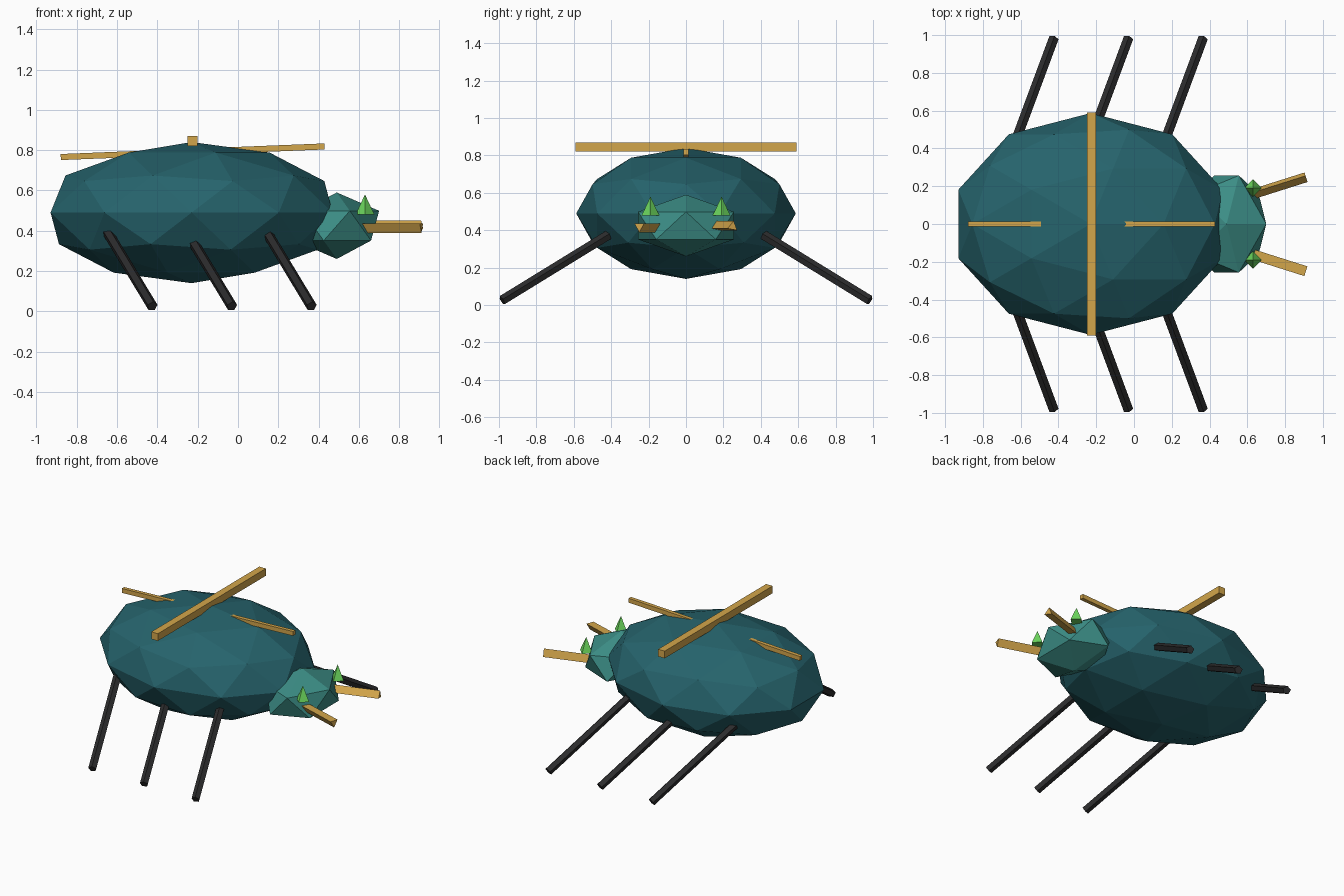
import bpy
import math
from mathutils import Matrix, Vector

if "Cube" in bpy.data.objects:
    bpy.data.objects.remove(bpy.data.objects["Cube"])


def material(name, color):
    mat = bpy.data.materials.new(name)
    mat.use_nodes = True
    mat.diffuse_color = (*color, 1)
    bsdf = next(n for n in mat.node_tree.nodes if n.type == "BSDF_PRINCIPLED")
    bsdf.inputs["Base Color"].default_value = (*color, 1)
    return mat


teal = material("dark_teal", (0.019, 0.125, 0.15))
sea_green = material("sea_green", (0.045, 0.27, 0.24))
gold = material("gold", (0.65, 0.38, 0.07))
green = material("bright_green", (0.15, 0.68, 0.11))
black = material("charcoal", (0.025, 0.025, 0.026))


def finish(name, mat):
    obj = bpy.context.object
    obj.name = name
    obj.data.materials.append(mat)
    return obj


def faceted_ball(name, mat, location, radii, detail):
    bpy.ops.mesh.primitive_ico_sphere_add(subdivisions=detail, radius=1, location=location)
    finish(name, mat).scale = radii


def rod(name, mat, start, end, radius, sides, roll=0):
    """Prism between two points; its first corner points up before the roll."""
    start, end = Vector(start), Vector(end)
    axis = end - start
    bpy.ops.mesh.primitive_cylinder_add(vertices=sides, radius=radius, depth=axis.length)
    turn = axis.to_track_quat("Z", "Y").to_matrix().to_4x4()
    obj = finish(name, mat)
    obj.matrix_world = (Matrix.Translation((start + end) / 2) @ turn
                        @ Matrix.Rotation(math.radians(roll), 4, "Z"))


def beam(name, mat, location, size, pitch=0):
    bpy.ops.mesh.primitive_cube_add(size=1, location=location, rotation=(0, pitch, 0))
    finish(name, mat).scale = size


# Faceted body and head
faceted_ball("body", teal, (-0.23, 0, 0.49), (0.736, 0.587, 0.35), 2)
faceted_ball("head", sea_green, (0.49, 0, 0.425), (0.235, 0.302, 0.165), 1)

# Gold bands over the shell
beam("cross_band", gold, (-0.225, 0, 0.845), (0.05, 1.18, 0.05))
beam("spine_band", gold, (-0.225, 0, 0.792), (1.31, 0.026, 0.03), math.radians(-2.3))

for side, label in ((1, "left"), (-1, "right")):
    # Three slanted legs per side
    for tip_x, place in ((0.365, "front"), (-0.03, "middle"), (-0.425, "rear")):
        tip = Vector((tip_x, side * 0.983, 0.025))
        root = tip + Vector((-0.26, side * -0.7, 0.43))
        rod(f"{place}_{label}_leg", black, root, tip, 0.027, 5)

    # Eye spikes
    bpy.ops.mesh.primitive_cone_add(vertices=4, radius1=0.047, depth=0.1,
                                    location=(0.63, side * 0.19, 0.53))
    finish(f"{label}_eye_spike", green)

    # Three-sided mandibles
    rod(f"{label}_mandible", gold, (0.5, side * 0.12, 0.42),
        (0.91, side * 0.25, 0.42), 0.031, 3, -10 if side > 0 else 180)
